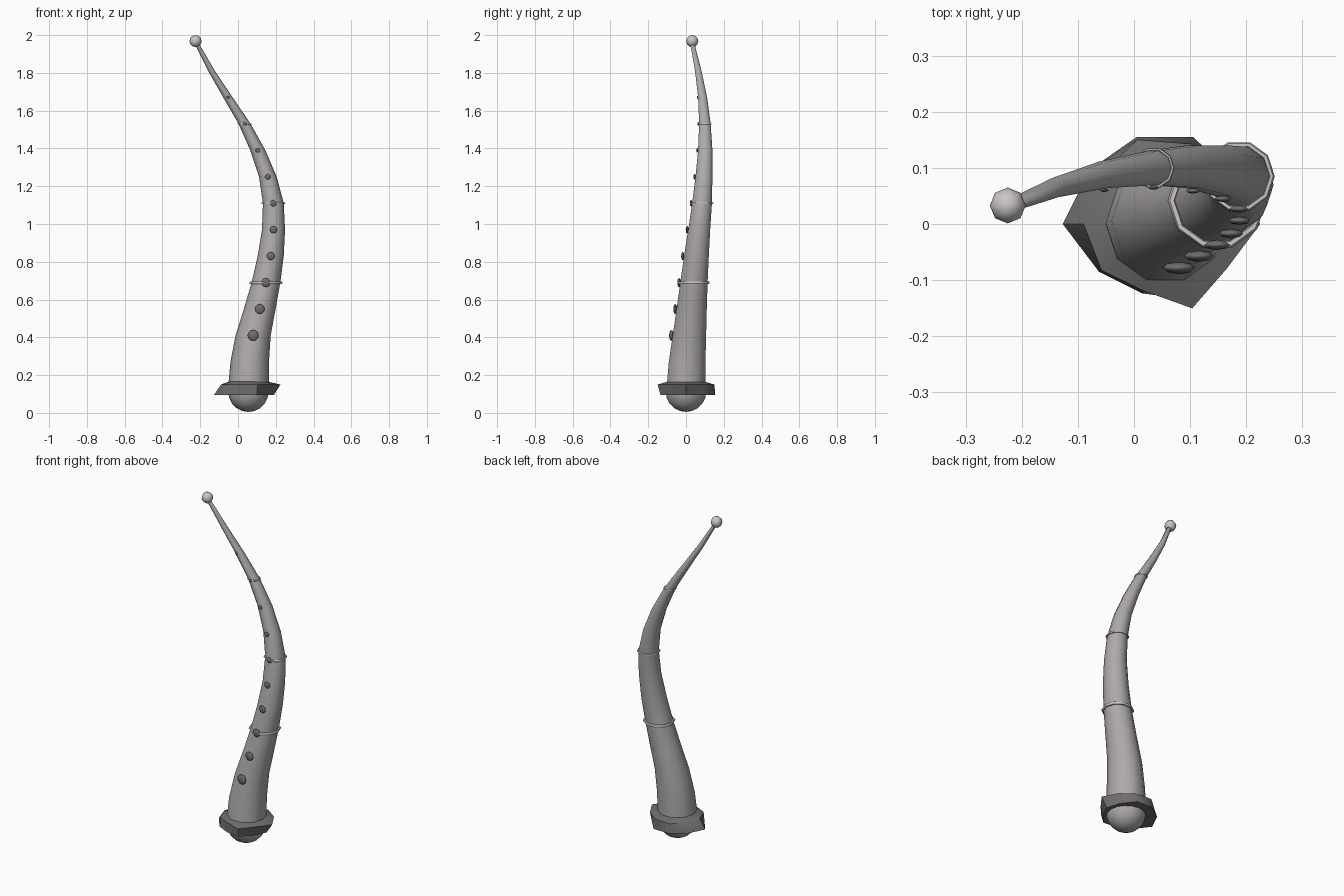
import bpy, bmesh, math

if "Cube" in bpy.data.objects:
    bpy.data.objects.remove(bpy.data.objects["Cube"])

SIDES = 10
STEP, Z0 = 0.14, 0.13
# centre x, centre y, radius for each evenly spaced level of the stalk
LEVELS = [(.055, 0, .108), (.062, .006, .102), (.080, .018, .093), (.115, .030, .084),
          (.148, .042, .076), (.173, .055, .069), (.188, .070, .061), (.187, .085, .055),
          (.158, .095, .047), (.105, .102, .040), (.035, .100, .032), (-.053, .088, .025),
          (-.140, .065, .018), (-.215, .035, .012)]


def material(name, v):
    m = bpy.data.materials.new(name)
    m.diffuse_color = (v, v * .95, v * .94, 1)
    m.use_nodes = True
    m.node_tree.nodes["Principled BSDF"].inputs["Base Color"].default_value = m.diffuse_color
    return m


STALK, DARK, LIGHT = material("stalk_grey", .42), material("dark_grey", .16), material("light_grey", .6)


def finish(ob, name, mat, angle=60):
    ob.name = name
    ob.data.materials.append(mat)
    bpy.ops.object.select_all(action='DESELECT')
    ob.select_set(True)
    bpy.context.view_layer.objects.active = ob
    bpy.ops.object.shade_smooth_by_angle(angle=math.radians(angle))
    return ob


def loft(name, rings, mat, closed=False, angle=60):
    """Skin a list of equal-length vertex rings; cap the ends or join them."""
    bm = bmesh.new()
    vs = [[bm.verts.new(p) for p in r] for r in rings]
    n = len(vs[0])
    pairs = list(zip(vs, vs[1:])) + ([(vs[-1], vs[0])] if closed else [])
    for a, b in pairs:
        for i in range(n):
            j = (i + 1) % n
            bm.faces.new((a[i], a[j], b[j], b[i]))
    if not closed:
        bm.faces.new(vs[0][::-1])
        bm.faces.new(vs[-1])
    bmesh.ops.recalc_face_normals(bm, faces=bm.faces)
    me = bpy.data.meshes.new(name)
    bm.to_mesh(me)
    bm.free()
    ob = bpy.data.objects.new(name, me)
    bpy.context.collection.objects.link(ob)
    return finish(ob, name, mat, angle)


def ring(cx, cy, z, radii):
    return [(cx + r * math.cos(2 * math.pi * i / SIDES), cy + r * math.sin(2 * math.pi * i / SIDES), z)
            for i, r in enumerate(radii)]


def ball(name, loc, scale, seg, rows, mat):
    bpy.ops.mesh.primitive_uv_sphere_add(segments=seg, ring_count=rows, radius=1, location=loc)
    ob = bpy.context.object
    ob.scale = scale
    return finish(ob, name, mat)


# curved, tapering stalk
loft("stalk", [ring(x, y, Z0 + STEP * i, [r] * SIDES) for i, (x, y, r) in enumerate(LEVELS)], STALK)

# rounded base and tip
ball("base_bulb", (.055, 0, .112), (.107, .107, .107), 16, 10, STALK)
ball("tip_ball", (-.225, .033, 1.968), (.032, .032, .032), 8, 6, LIGHT)

# uneven collar: jagged upper and lower rims, counter-clockwise from +x
upper = [.170, .150, .150, .158, .145, .145, .140, .125, .158, .136]
lower = [.135, .135, .163, .163, .165, .182, .145, .130, .142, .125]
loft("collar", [ring(.055, 0, .165, [.105] * SIDES), ring(.055, 0, .15, upper),
                ring(.055, 0, .095, lower), ring(.055, 0, .098, [.09] * SIDES)],
     DARK, closed=True, angle=45)

# level bands round the stalk
for i in (4, 7, 10):
    x, y, r = LEVELS[i]
    bpy.ops.mesh.primitive_torus_add(major_segments=SIDES, minor_segments=6, major_radius=r * 1.06,
                                     minor_radius=r * .1, location=(x, y, Z0 + STEP * i))
    finish(bpy.context.object, f"band_{i}", LIGHT)

# flattened studs down the front
for i in range(2, 12):
    x, y, r = LEVELS[i]
    s = r * .31
    ball(f"stud_{i}", (x, y - r - .003, Z0 + STEP * i), (s, s * .4, s), 8, 6, DARK)
